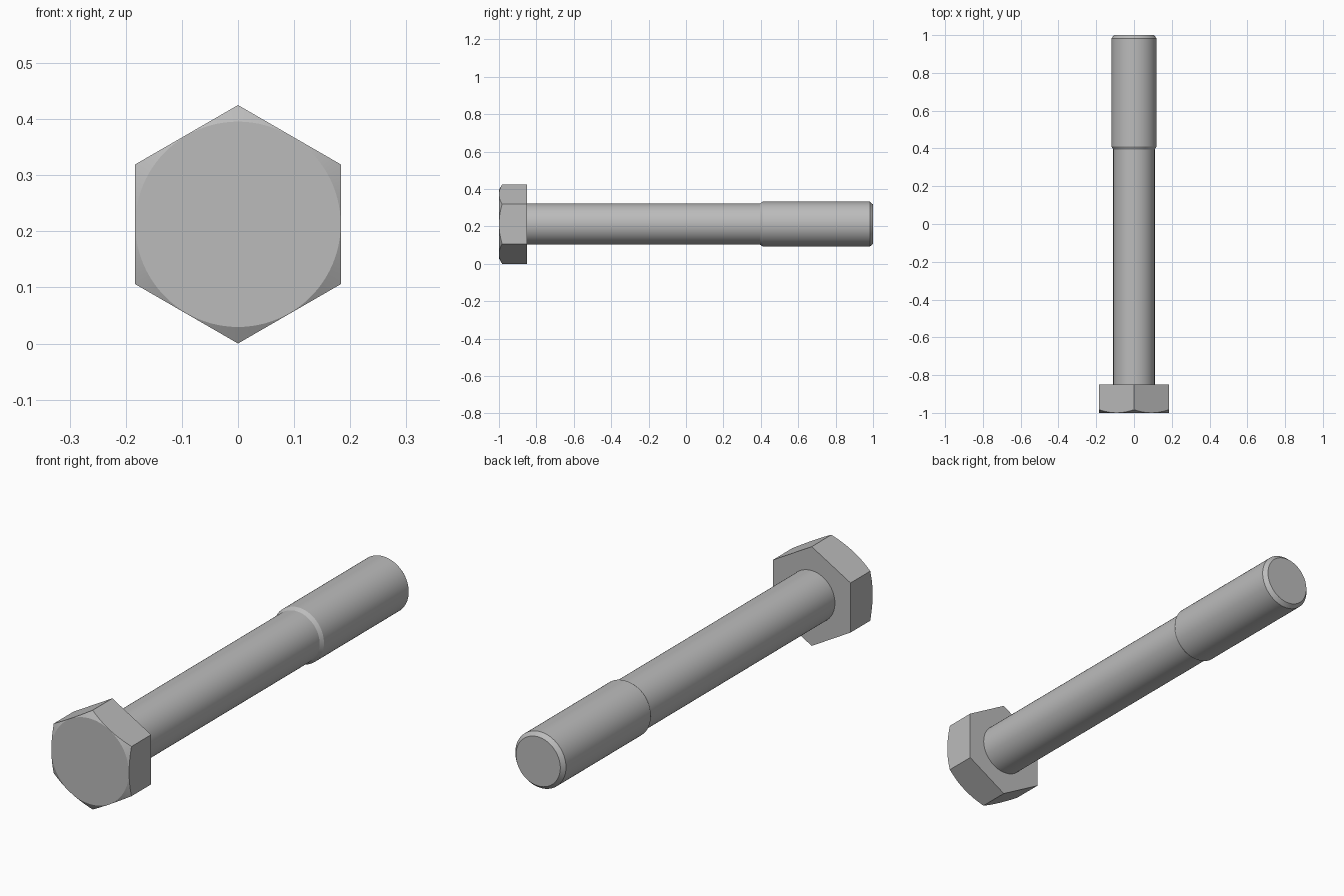
import bpy, bmesh, math

if "Cube" in bpy.data.objects:
    bpy.data.objects.remove(bpy.data.objects["Cube"])

CZ = 0.2125          # height of the bolt axis
APOTHEM = 0.184      # half the width across flats
SEG = 96

steel = bpy.data.materials.new("steel_grey")
steel.diffuse_color = (0.5, 0.5, 0.5, 1)
steel.use_nodes = True
steel.node_tree.nodes["Principled BSDF"].inputs["Base Color"].default_value = steel.diffuse_color


def lathe(name, rings, smooth_angle):
    """Skin rings (functions of angle giving radius and y) along the y axis, capped at both ends."""
    bm = bmesh.new()
    loops = []
    for ring in rings:
        loop = []
        for i in range(SEG):
            a = 2 * math.pi * i / SEG
            r, y = ring(a)
            loop.append(bm.verts.new((r * math.sin(a), y, CZ + r * math.cos(a))))
        loops.append(loop)
    for l0, l1 in zip(loops, loops[1:]):
        for i in range(SEG):
            j = (i + 1) % SEG
            bm.faces.new((l0[i], l0[j], l1[j], l1[i]))
    bm.faces.new(loops[0])
    bm.faces.new(loops[-1])
    bmesh.ops.recalc_face_normals(bm, faces=bm.faces)
    me = bpy.data.meshes.new(name)
    bm.to_mesh(me)
    bm.free()
    me.materials.append(steel)
    ob = bpy.data.objects.new(name, me)
    bpy.context.collection.objects.link(ob)
    bpy.ops.object.select_all(action='DESELECT')
    ob.select_set(True)
    bpy.context.view_layer.objects.active = ob
    bpy.ops.object.shade_smooth_by_angle(angle=math.radians(smooth_angle))
    return ob


def hex_radius(a):
    """Hexagon with a corner at the top."""
    return APOTHEM / math.cos((a % (math.pi / 3)) - math.pi / 6)


def chamfer_edge(a):
    r = hex_radius(a)
    return r, -0.9995 + (r - APOTHEM) * math.tan(math.radians(30))


# hex head with conical chamfer on its front
lathe("hex_head", [
    lambda a: (APOTHEM - 0.001, -1.0),
    chamfer_edge,
    lambda a: (hex_radius(a), -0.85),
], 20)

# shank, stepping up to the thicker end with a chamfered tip
profile = [(0.11, -0.86), (0.11, 0.395), (0.12, 0.41), (0.12, 0.983), (0.105, 1.0)]
lathe("shank", [lambda a, p=p: p for p in profile], 25)
